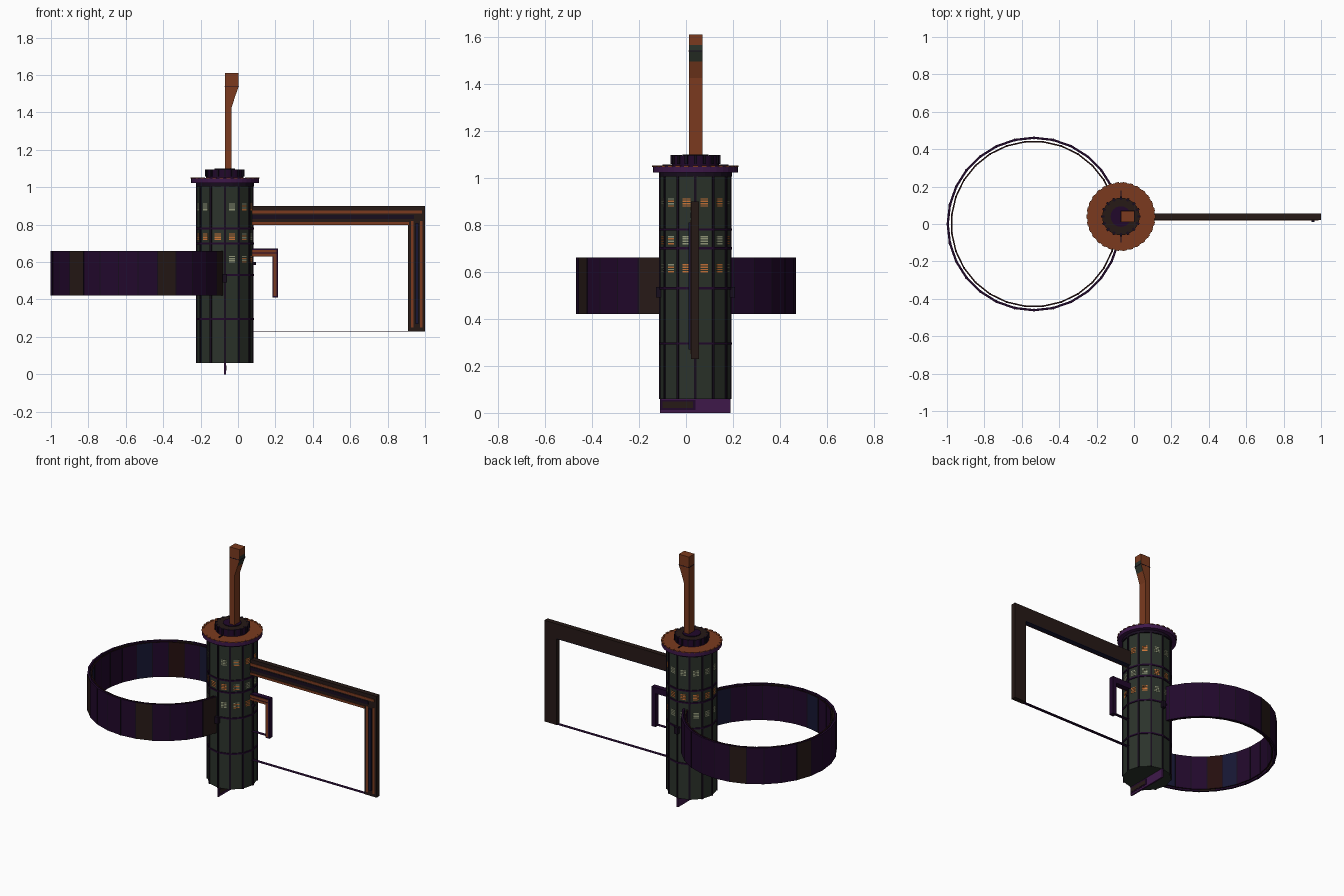
import bpy, bmesh, math
from mathutils import Matrix, Vector

cube = bpy.data.objects.get("Cube")
if cube:
    bpy.data.objects.remove(cube, do_unlink=True)


def material(name, *srgb):
    lin = [((c + 0.055) / 1.055) ** 2.4 for c in srgb] + [1.0]
    m = bpy.data.materials.new(name)
    m.use_nodes = True
    m.diffuse_color = lin
    m.node_tree.nodes["Principled BSDF"].inputs["Base Color"].default_value = lin
    return m


HULL = material("grey green hull", 0.17, 0.2, 0.168)
VIOLET = material("dark violet", 0.13, 0.032, 0.17)
PURPLE = material("purple trim", 0.245, 0.095, 0.29)
RUST = material("rust orange", 0.48, 0.228, 0.12)
BROWN = material("dark brown", 0.15, 0.1, 0.088)
MAROON = material("dark maroon", 0.14, 0.055, 0.055)
BLUE = material("navy", 0.09, 0.09, 0.2)
AMBER = material("amber light", 0.8, 0.46, 0.22)
CREAM = material("pale light", 0.6, 0.62, 0.5)
BLACK = material("violet black", 0.09, 0.05, 0.115)

CX, CY = -0.07, 0.04      # tower axis
TOWER_R, SIDES = 0.15, 12


def finish(name, bm, mats):
    bmesh.ops.recalc_face_normals(bm, faces=bm.faces)
    me = bpy.data.meshes.new(name)
    bm.to_mesh(me)
    bm.free()
    for m in mats:
        me.materials.append(m)
    ob = bpy.data.objects.new(name, me)
    bpy.context.collection.objects.link(ob)
    return ob


def add_box(bm, lo, hi, matrix=None, index=0):
    lo, hi = Vector(lo), Vector(hi)
    mat = Matrix.Translation((lo + hi) / 2) @ Matrix.Diagonal((hi - lo).to_4d())
    res = bmesh.ops.create_cube(bm, size=1, matrix=(matrix or Matrix()) @ mat)
    for f in {f for v in res["verts"] for f in v.link_faces}:
        f.material_index = index


def box(name, mat, lo, hi):
    bm = bmesh.new()
    add_box(bm, lo, hi)
    return finish(name, bm, [mat])


def drum(name, r, z0, z1, sides, side_mat, top_mat=None):
    """Upright cylinder on the tower axis with its own cap colour."""
    bm = bmesh.new()
    bmesh.ops.create_cone(bm, cap_ends=True, segments=sides, radius1=r, radius2=r, depth=z1 - z0,
                          matrix=Matrix.Translation((CX, CY, (z0 + z1) / 2)))
    # first corner on the +x axis
    first = min(math.atan2(v.co.y - CY, v.co.x - CX) % (math.tau / sides) for v in bm.verts)
    bmesh.ops.rotate(bm, verts=bm.verts, cent=(CX, CY, 0), matrix=Matrix.Rotation(-first, 3, "Z"))
    bm.normal_update()
    for f in bm.faces:
        f.material_index = int(f.normal.z > 0.9)
    return finish(name, bm, [side_mat, top_mat or side_mat])


def spin(k, count, offset=0.0, centre=(CX, CY, 0)):
    return Matrix.Translation(centre) @ Matrix.Rotation(math.tau * (k + offset) / count, 4, "Z")


def radial_boxes(name, mat, count, lo, hi, **kw):
    bm = bmesh.new()
    for k in range(count):
        add_box(bm, lo, hi, spin(k, count, **kw))
    return finish(name, bm, [mat])


# Tower body, vertical ribs and horizontal bands
drum("tower_body", TOWER_R, 0.06, 1.02, SIDES, HULL)
radial_boxes("tower_ribs", BLACK, SIDES, (TOWER_R - 0.008, -0.005, 0.06), (TOWER_R + 0.004, 0.005, 1.02))
for z in (0.295, 0.53, 0.70, 0.78):
    drum("tower_band", TOWER_R + 0.005, z - 0.005, z + 0.005, SIDES, VIOLET)

# Slatted lights on the tower panels: colours alternate by row and by third,
# one corner panel mixes both, one upper panel is blank
bm = bmesh.new()
apothem = TOWER_R * math.cos(math.pi / SIDES)
for row, height in enumerate((0.895, 0.735, 0.615)):
    for k in range(SIDES):
        if (row, k) == (0, 8):
            continue
        for s in range(4):
            colour = s % 2 if k == 10 else (row + 1 + ((k - 6) % SIDES) // 4) % 2
            z = height + (s - 1.5) * 0.01
            add_box(bm, (apothem - 0.002, -0.017, z - 0.003), (apothem + 0.002, 0.017, z + 0.003),
                    spin(k, SIDES, 0.5), colour)
finish("panel_lights", bm, [AMBER, CREAM])

# Top flange with rim nubs, toothed collar and hatch
drum("top_neck", 0.155, 1.005, 1.025, 24, BLACK)
drum("top_flange", 0.181, 1.022, 1.05, 36, PURPLE, RUST)
radial_boxes("flange_nubs", RUST, 30, (0.17, -0.01, 1.047), (0.184, 0.01, 1.052))
drum("collar", 0.1, 1.05, 1.095, 32, VIOLET, BROWN)
drum("hatch", 0.055, 1.09, 1.1, 24, BLACK, VIOLET)
radial_boxes("collar_teeth", BLACK, 16, (0.088, -0.006, 1.058), (0.106, 0.006, 1.096))
radial_boxes("flange_spokes", BLACK, 2, (0.1, -0.003, 1.05), (0.14, 0.003, 1.056), offset=0.5)

# Mast with a flared head, dark glazing on the flare and a seam below the cap
profile = [(-0.07, 1.09), (-0.035, 1.09), (-0.035, 1.425), (-0.012, 1.495),
           (0.004, 1.54), (0.004, 1.565), (0.004, 1.61), (-0.07, 1.61)]
bm = bmesh.new()
front = [bm.verts.new((x, 0.012, z)) for x, z in profile]
back = [bm.verts.new((x, 0.07, z)) for x, z in profile]
bm.faces.new(front)
bm.faces.new(back)
for i in range(len(profile)):
    j = (i + 1) % len(profile)
    f = bm.faces.new((front[i], front[j], back[j], back[i]))
    f.material_index = int(i in (3, 4))
finish("mast", bm, [RUST, HULL])
box("mast_seam", BLACK, (-0.071, 0.011, 1.538), (0.005, 0.071, 1.542))


# Ring made of flat panels in two thin shells, with dark seams between panels
PANELS = 28
RING_C = (-0.535, 0, 0)


def shell(name, r_in, r_out, z0, z1, shift, rim, accent, accents, blues):
    bm, loops = bmesh.new(), []
    for i in range(PANELS):
        turn = spin(i, PANELS, shift, RING_C)
        loops.append([bm.verts.new(turn @ Vector((r, 0, z)))
                      for r, z in ((r_in, z0), (r_out, z0), (r_out, z1), (r_in, z1))])
    for i in range(PANELS):
        p, q = loops[i], loops[(i + 1) % PANELS]
        for c in range(4):
            d = (c + 1) % 4
            f = bm.faces.new((p[c], q[c], q[d], p[d]))
            flat = c in (0, 2)
            f.material_index = rim if flat else 1 if i in accents else 2 if i in blues else 0
    finish(name, bm, [VIOLET, accent, BLUE])
    radial_boxes(name + "_seams", BLACK, PANELS, (r_in - 0.002, -0.0025, z0), (r_out + 0.001, 0.0025, z1),
                 offset=shift, centre=RING_C)


shell("ring_outer_shell", 0.455, 0.467, 0.42, 0.66, 0, 0, BROWN, (8, 12, 17, 22, 26), ())
shell("ring_inner_shell", 0.438, 0.446, 0.425, 0.655, -0.5, 1, MAROON, (9, 17, 27), (7, 11, 16, 20, 26))
for side in (-1, 1):
    y = CY + side * 0.155
    box("ring_clamp", BLACK, (CX - 0.012, y - 0.013, 0.49), (CX + 0.012, y + 0.013, 0.535))

# Long arm: beam, hanging post, inset stripes, rod and tie strip
Y0, Y1 = 0.022, 0.055
box("arm_beam", BROWN, (0.07, Y0, 0.804), (1.0, Y1, 0.9))
box("arm_underside", BLUE, (0.07, Y0, 0.80), (0.91, Y1, 0.804))
box("arm_post", BROWN, (0.91, Y0, 0.23), (1.0, Y1, 0.81))
box("arm_stripe", RUST, (0.07, Y0 - 0.003, 0.86), (0.985, Y0, 0.876))
box("arm_lower_stripe", RUST, (0.07, Y0 - 0.003, 0.798), (0.915, Y0, 0.813))
box("arm_groove", BLACK, (0.07, Y0 - 0.002, 0.83), (0.94, Y0, 0.852))
for x in (0.925, 0.972):
    box("post_stripe", RUST, (x, Y0 - 0.003, 0.25), (x + 0.014, Y0, 0.82))
box("post_rod", BLUE, (0.95, 0.01, 0.27), (0.966, Y0, 0.81))
box("arm_tie_strip", VIOLET, (0.07, 0.025, 0.23), (0.915, 0.05, 0.2305))

# Small bracket beside the tower
box("bracket_beam", VIOLET, (0.07, Y0, 0.632), (0.215, Y1, 0.672))
box("bracket_post", VIOLET, (0.185, Y0, 0.41), (0.215, Y1, 0.64))
for z in (0.63, 0.65):
    box("bracket_beam_stripe", RUST, (0.07, Y0 - 0.003, z), (0.206, Y0, z + 0.015))
box("bracket_post_stripe", RUST, (0.19, Y0 - 0.003, 0.418), (0.206, Y0, 0.64))
box("bracket_tie_strip", VIOLET, (0.07, 0.025, 0.42), (0.19, 0.05, 0.4205))
box("bracket_lamp", BLACK, (0.07, 0.03, 0.585), (0.095, 0.045, 0.6))

# Keel fin under the tower, with a darker panel toward the front
box("keel_fin", PURPLE, (CX - 0.005, -0.11, 0.0), (CX + 0.005, 0.19, 0.062))
box("keel_panel", VIOLET, (CX + 0.005, -0.108, 0.012), (CX + 0.007, 0.04, 0.055))
box("keel_inset", BROWN, (CX + 0.007, -0.1, 0.02), (CX + 0.009, 0.03, 0.048))
